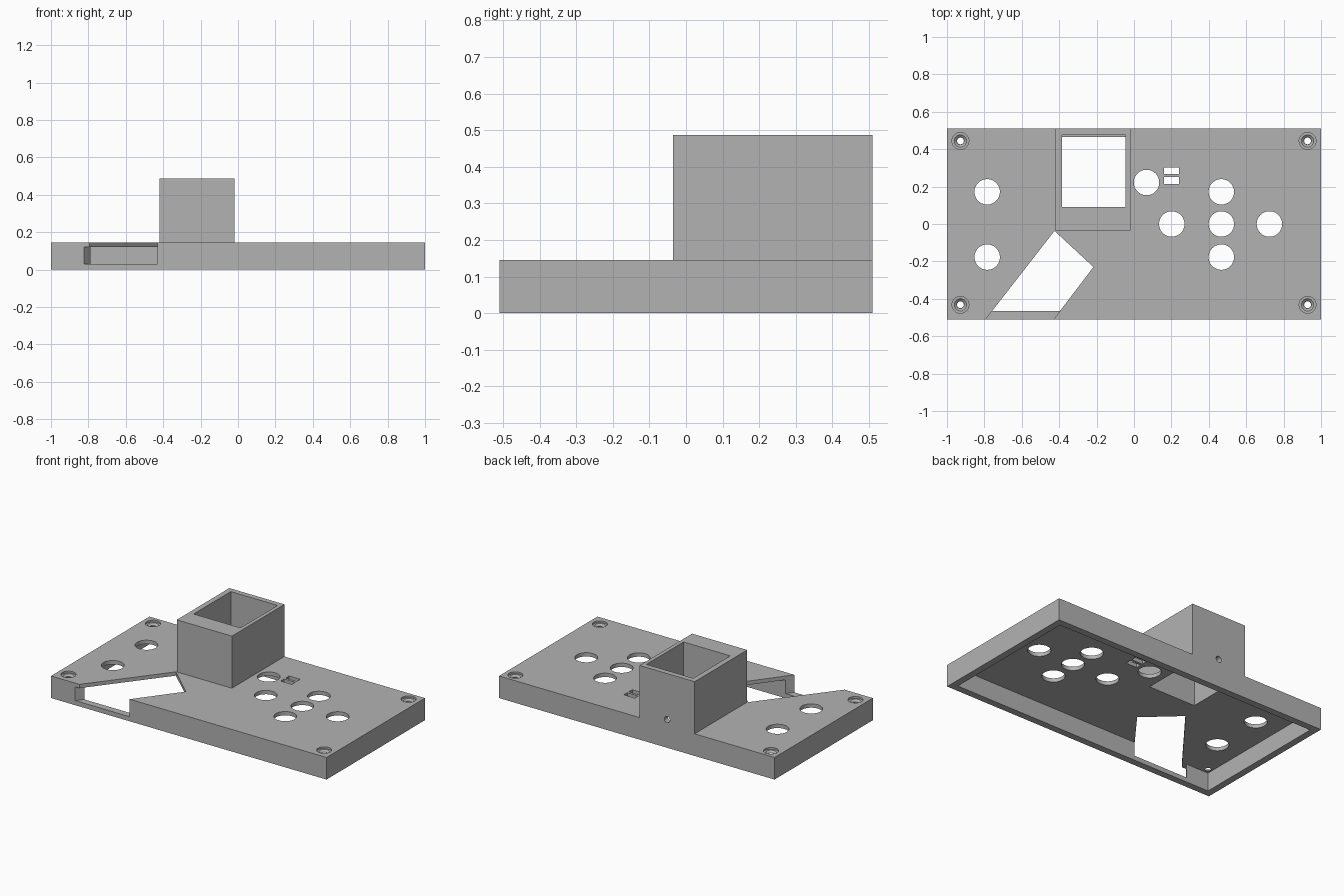
import bpy
import bmesh
from math import cos, sin, tau
from mathutils import Matrix

if "Cube" in bpy.data.objects:
    bpy.data.objects.remove(bpy.data.objects["Cube"], do_unlink=True)

# One plain grey plastic
GREY = (0.45, 0.45, 0.45, 1)
plastic = bpy.data.materials.new("grey_plastic")
plastic.use_nodes = True
plastic.diffuse_color = GREY
bsdf = next(n for n in plastic.node_tree.nodes if n.type == "BSDF_PRINCIPLED")
bsdf.inputs["Base Color"].default_value = GREY


def finish(bm, name):
    bmesh.ops.recalc_face_normals(bm, faces=bm.faces[:])
    mesh = bpy.data.meshes.new(name)
    bm.to_mesh(mesh)
    bm.free()
    mesh.materials.append(plastic)
    obj = bpy.data.objects.new(name, mesh)
    bpy.context.collection.objects.link(obj)
    return obj


def prism(name, outline, z0, z1):
    """Upright prism over a flat outline."""
    bm = bmesh.new()
    face = bm.faces.new([bm.verts.new((x, y, z0)) for x, y in outline])
    top = bmesh.ops.extrude_face_region(bm, geom=[face])["geom"]
    verts = [v for v in top if isinstance(v, bmesh.types.BMVert)]
    bmesh.ops.translate(bm, verts=verts, vec=(0, 0, z1 - z0))
    return finish(bm, name)


def block(name, x0, x1, y0, y1, z0, z1):
    return prism(name, [(x0, y0), (x1, y0), (x1, y1), (x0, y1)], z0, z1)


def drum(name, x, y, z0, z1, r0, r1, matrix=None):
    """Round cutter, tapered when the radii differ."""
    bm = bmesh.new()
    bmesh.ops.create_cone(bm, cap_ends=True, segments=48, radius1=r0, radius2=r1,
                          depth=z1 - z0,
                          matrix=matrix or Matrix.Translation((x, y, (z0 + z1) / 2)))
    return finish(bm, name)


def combine(target, tool, operation="DIFFERENCE"):
    """Apply a boolean and discard the tool."""
    tool.hide_render = True
    mod = target.modifiers.new("combine", "BOOLEAN")
    mod.operation = operation
    mod.solver = "EXACT"
    mod.object = tool
    bpy.ops.object.select_all(action="DESELECT")
    bpy.context.view_layer.objects.active = target
    target.select_set(True)
    bpy.ops.object.modifier_apply(modifier=mod.name)
    bpy.data.objects.remove(tool, do_unlink=True)


HALF_Y, WALL = 0.51, 0.045
TOP, CEILING, TOWER_TOP = 0.145, 0.12, 0.487
ABOVE = 0.2

# Open-bottomed tray with a rectangular tower on its back edge
panel = block("control_panel_housing", -1, 1, -HALF_Y, HALF_Y, 0, TOP)
combine(panel, block("cavity", -1 + WALL, 1 - WALL, -HALF_Y + WALL, HALF_Y - WALL,
                     -0.1, CEILING))
combine(panel, block("tower", -0.42, -0.02, -0.035, HALF_Y, 0.132, TOWER_TOP), "UNION")
combine(panel, block("tower_shaft", -0.385, -0.045, 0.09, 0.475, 0.05, 0.6))

# Small cable hole through the back of the tower
sideways = Matrix.Translation((-0.22, 0.49, 0.185)) @ Matrix.Rotation(tau / 4, 4, "X")
drum_tool = drum("cable_hole", 0, 0, 0, 0.1, 0.02, 0.02, sideways)
combine(panel, drum_tool)

# Slanted opening in the top, running out through the front wall
combine(panel, prism("slanted_opening", [(-0.425, -0.037), (-0.217, -0.23),
                                         (-0.445, -0.53), (-0.809, -0.53)], 0.03, ABOVE))
# Wider pocket through the front wall, under the top plate
combine(panel, prism("front_slot", [(-0.84, -0.53), (-0.6, -0.53),
                                    (-0.6, -0.45), (-0.778, -0.45)], 0.03, CEILING))

# Round button holes
for x, y in [(-0.785, 0.172), (-0.785, -0.177), (0.067, 0.222), (0.202, 0),
             (0.467, 0.172), (0.467, 0), (0.467, -0.177), (0.724, 0)]:
    combine(panel, drum("button_hole", x, y, 0.05, ABOVE, 0.068, 0.068))

# Pair of small rectangular windows
for y in (0.214, 0.266):
    combine(panel, block("window", 0.16, 0.24, y, y + 0.036, 0.05, ABOVE))

# Stepped screw holes in the corners
for x in (-0.928, 0.928):
    for y in (-0.432, 0.444):
        combine(panel, drum("screw_hole", x, y, 0.05, ABOVE, 0.018, 0.018))
        combine(panel, drum("countersink", x, y, 0.122, 0.134, 0.02, 0.034))
        combine(panel, drum("counterbore", x, y, 0.133, ABOVE, 0.045, 0.045))

bpy.ops.object.select_all(action="DESELECT")
panel.select_set(True)
bpy.context.view_layer.objects.active = panel
bpy.ops.object.shade_smooth_by_angle(angle=0.5)
